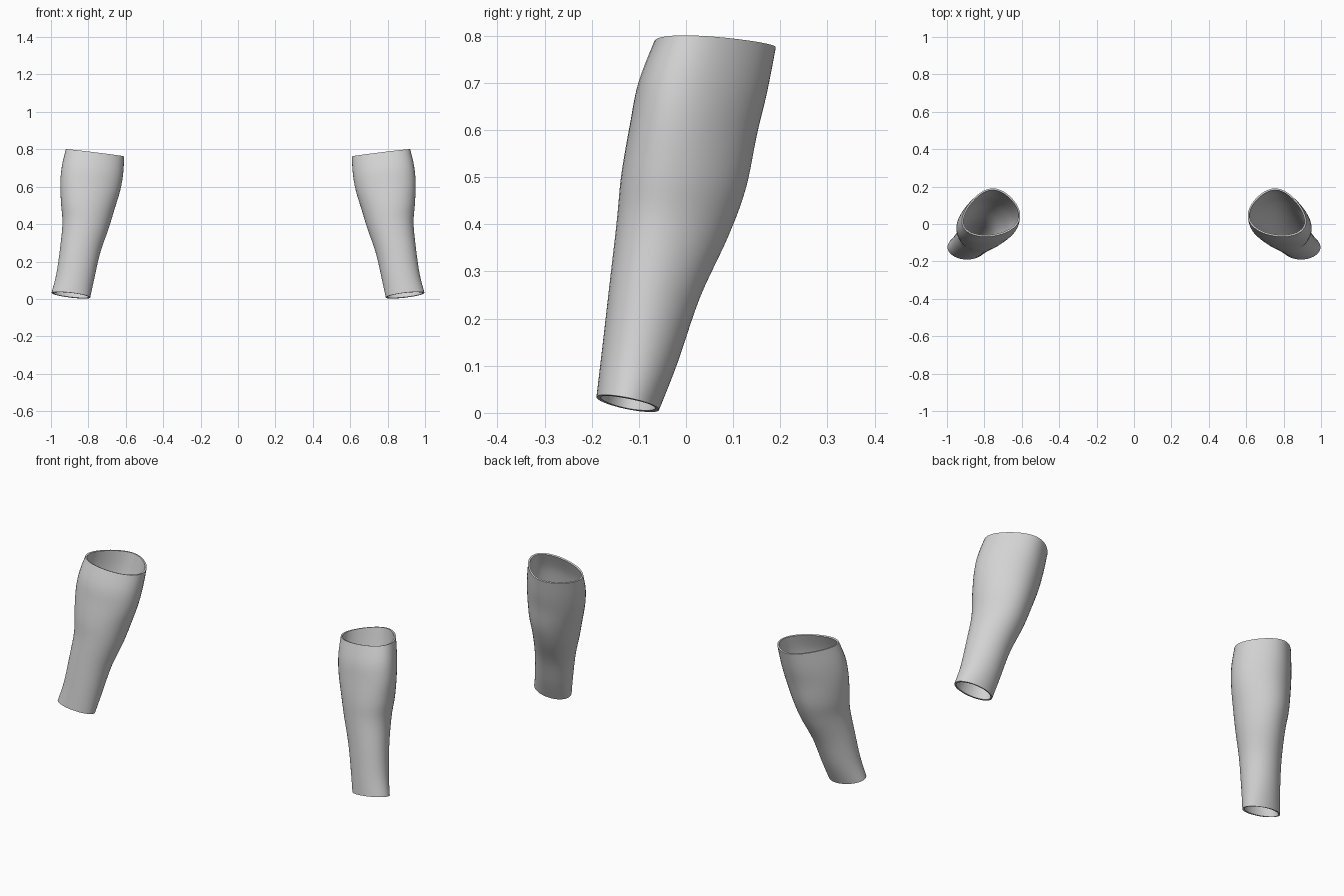
import bpy, bmesh, math

cube = bpy.data.objects.get("Cube")
if cube:
    bpy.data.objects.remove(cube, do_unlink=True)

# One pale grey for both sleeves
grey = bpy.data.materials.new("pale_grey")
grey.use_nodes = True
colour = (0.65, 0.65, 0.65, 1)
grey.diffuse_color = colour
grey.node_tree.nodes["Principled BSDF"].inputs["Base Color"].default_value = colour

# Sleeve sections, wrist to elbow: height, inner x, outer x, front y, back y
SECTIONS = [
    (0.02, 0.79, 0.997, -0.19, -0.057),
    (0.12, 0.768, 0.972, -0.178, -0.018),
    (0.26, 0.735, 0.952, -0.162, 0.03),
    (0.39, 0.69, 0.94, -0.147, 0.09),
    (0.49, 0.66, 0.948, -0.137, 0.127),
    (0.60, 0.627, 0.952, -0.118, 0.15),
    (0.69, 0.612, 0.943, -0.1, 0.172),
    (0.78, 0.607, 0.922, -0.066, 0.19),
]
SIDES, STEPS = 48, 5


def smooth_sections():
    """Refine the sections with a smooth spline."""
    pts = [SECTIONS[0]] + SECTIONS + [SECTIONS[-1]]
    out = []
    for a, b, c, d in zip(pts, pts[1:], pts[2:], pts[3:]):
        for i in range(STEPS):
            t = i / STEPS
            out.append([q + 0.5 * t * (r - p + t * (2 * p - 5 * q + 4 * r - s + t * (3 * (q - r) + s - p)))
                        for p, q, r, s in zip(a, b, c, d)])
    return out + [SECTIONS[-1]]


def section_ring(z, x0, x1, y0, y1):
    """Egg-shaped outline, flatter in front and tilted like a cut sleeve."""
    h = (z - SECTIONS[0][0]) / (SECTIONS[-1][0] - SECTIONS[0][0])
    egg, shear = 0.28 * h, 0.1 * h
    tilt_x, tilt_y = 0.12, -0.2 + 0.17 * h
    ring = []
    for i in range(SIDES):
        a = math.tau * i / SIDES
        dx = (x1 - x0) / 2 * math.cos(a) * (1 - egg * math.sin(a)) / (1 + 0.16 * egg)
        dy = (y1 - y0) / 2 * math.sin(a) - shear * dx
        ring.append(((x0 + x1) / 2 + dx, (y0 + y1) / 2 + dy, z + tilt_x * dx + tilt_y * dy))
    return ring


def make_sleeve(name, side):
    bm = bmesh.new()
    rings = [[bm.verts.new((side * x, y, z)) for x, y, z in section_ring(*s)] for s in smooth_sections()]
    for low, high in zip(rings, rings[1:]):
        for i in range(SIDES):
            j = (i + 1) % SIDES
            face = [low[i], low[j], high[j], high[i]]
            bm.faces.new(face if side > 0 else face[::-1])
    mesh = bpy.data.meshes.new(name)
    bm.to_mesh(mesh)
    bm.free()
    mesh.materials.append(grey)
    obj = bpy.data.objects.new(name, mesh)
    bpy.context.collection.objects.link(obj)
    # Thin wall, thickened inward
    wall = obj.modifiers.new("wall", 'SOLIDIFY')
    wall.thickness = 0.009
    wall.offset = -1
    bpy.ops.object.select_all(action='DESELECT')
    obj.select_set(True)
    bpy.context.view_layer.objects.active = obj
    bpy.ops.object.modifier_apply(modifier="wall")
    bpy.ops.object.shade_smooth_by_angle(angle=math.radians(40))


make_sleeve("left_forearm_sleeve", 1)
make_sleeve("right_forearm_sleeve", -1)
